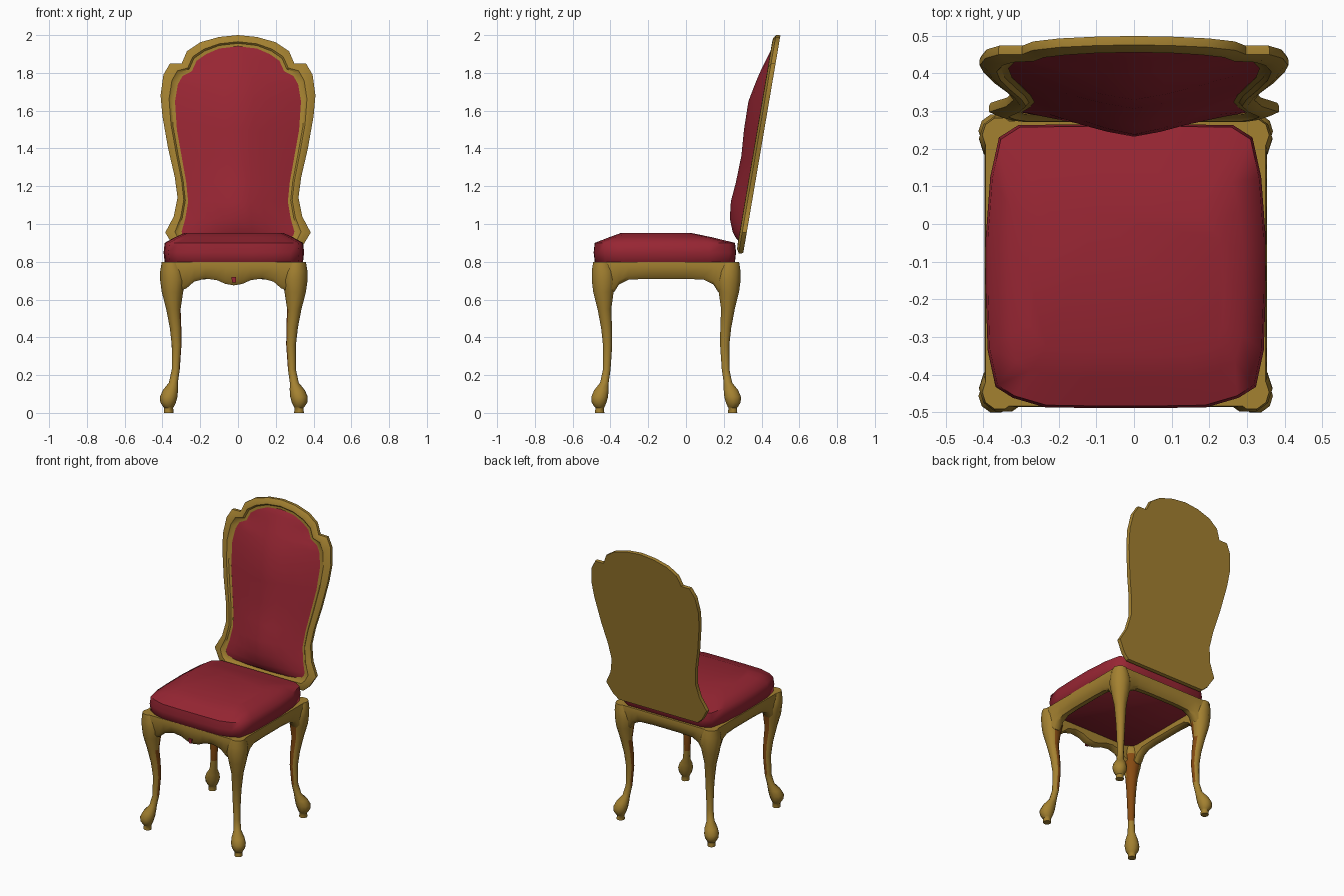
import bpy, bmesh, math
from mathutils import Vector

if "Cube" in bpy.data.objects:
    bpy.data.objects.remove(bpy.data.objects["Cube"])

CX, CY = -0.022, -0.105          # centre of the seat and legs


def material(name, rgb):
    m = bpy.data.materials.new(name)
    m.diffuse_color = (*rgb, 1)
    m.use_nodes = True
    m.node_tree.nodes["Principled BSDF"].inputs["Base Color"].default_value = m.diffuse_color
    return m


GOLD = material("gold wood", (0.37, 0.22, 0.03))
RED = material("red fabric", (0.31, 0.019, 0.033))
BROWN = material("brown inner wood", (0.24, 0.07, 0.006))


def finish(name, bm, mats, angle=40, rule=None):
    bmesh.ops.recalc_face_normals(bm, faces=bm.faces)
    if rule:
        bm.normal_update()
        for f in bm.faces:
            f.material_index = rule(f)
    me = bpy.data.meshes.new(name)
    bm.to_mesh(me)
    bm.free()
    ob = bpy.data.objects.new(name, me)
    bpy.context.collection.objects.link(ob)
    for m in mats:
        me.materials.append(m)
    bpy.ops.object.select_all(action='DESELECT')
    ob.select_set(True)
    bpy.context.view_layer.objects.active = ob
    bpy.ops.object.shade_smooth_by_angle(angle=math.radians(angle))
    return ob


def loft(bm, rings, cap_start=True, cap_end=True):
    vs = [[bm.verts.new(p) for p in r] for r in rings]
    n = len(vs[0])
    for a, b in zip(vs, vs[1:]):
        for i in range(n):
            j = (i + 1) % n
            bm.faces.new((a[i], a[j], b[j], b[i]))
    if cap_start:
        bm.faces.new(vs[0])
    if cap_end:
        bm.faces.new(vs[-1])


# Cabriole legs: (height, outer edge, inner edge) measured from the seat centre
LEG = [(0.80, .38, .29), (.75, .388, .265), (.70, .388, .258), (.64, .38, .27),
       (.55, .357, .283), (.45, .338, .279), (.36, .328, .278), (.23, .328, .287),
       (.16, .343, .297), (.12, .375, .297), (.085, .39, .30), (.055, .388, .308),
       (.033, .374, .318), (.027, .368, .322), (0, .370, .320)]
for fname, sy in (("front", -1), ("back", 1)):
    for side, sx in (("left", -1), ("right", 1)):
        bm = bmesh.new()
        rings = []
        for z, o, i in LEG:
            c, r = (o + i) / 2, (o - i) / 2 * 1.03
            rings.append([(CX + sx * (c + r * math.cos(k * math.pi / 5)),
                           CY + sy * (c + .007 + r * math.sin(k * math.pi / 5)), z)
                          for k in range(10)])
        loft(bm, rings)
        inward = Vector((-sx, -sy, 0)).normalized()
        finish(f"{fname}_{side}_leg", bm, [GOLD, BROWN], 45,
               lambda f: int(f.normal.dot(inward) > .45 and .2 < f.calc_center_median().z < .71))

# Aprons: lower edge profile swept through a rounded board section
PLAIN = [(.32, .63), (.275, .64), (.25, .68), (.2, .705), (.1, .71), (0, .71)]
SCALLOP = [(.32, .63), (.25, .66), (.21, .695), (.15, .711), (.09, .703), (.045, .683), (0, .675)]
for name, ang, prof in (("front_apron", 0, SCALLOP), ("right_apron", 90, PLAIN),
                        ("back_apron", 180, PLAIN), ("left_apron", 270, PLAIN)):
    bm = bmesh.new()
    ca, sa = math.cos(math.radians(ang)), math.sin(math.radians(ang))
    extra = .007 if ang % 180 == 0 else 0
    rings = []
    for x, zb in [(-x, z) for x, z in prof] + prof[-2::-1]:
        section = [(.30, zb + .012), (.315, zb), (.345, zb), (.362, zb + .02),
                   (.375, .77), (.372, .80), (.30, .80)]
        rings.append([(CX + ca * x + sa * (d + extra), CY + sa * x - ca * (d + extra), z)
                      for d, z in section])
    loft(bm, rings)
    finish(name, bm, [GOLD])

# Small red inlay on the front apron
bm = bmesh.new()
loft(bm, [[(CX + x, y, z) for x, z in ((-.01, .69), (.01, .69), (.012, .72), (-.012, .72))]
          for y in (-.481, -.488)])
finish("apron_inlay", bm, [RED])

# Seat cushion: stacked rounded outlines
RIGHT = [(.1, -.384), (.215, -.382), (.30, -.357), (.346, -.328), (.367, -.23), (.372, -.08),
         (.372, .07), (.36, .23), (.337, .335), (.285, .368), (.1, .37)]
OUT = RIGHT + [(-x, y) for x, y in reversed(RIGHT)]
bm = bmesh.new()
loft(bm, [[(CX + x * kx, CY + y * ky + dy, z) for x, y in OUT] for z, kx, ky, dy in
          [(.755, .85, .85, 0), (.80, .985, .985, 0), (.85, 1, 1, 0), (.90, .985, .985, 0),
           (.93, .84, .72, -.025), (.953, .70, .49, -.05)]])
finish("seat_cushion", bm, [RED], 60)


# Backrest: outer and inner outlines of the right half, from top to bottom
OUTER = [(0, 2.0), (.1, 1.99), (.2, 1.962), (.27, 1.915), (.298, 1.85), (.36, 1.85), (.395, 1.79),
         (.41, 1.68), (.40, 1.57), (.37, 1.4), (.335, 1.25), (.32, 1.14), (.34, 1.04),
         (.385, .955), (.34, .88), (.30, .845), (0, .845)]
INNER = [(0, 1.942), (.1, 1.93), (.17, 1.90), (.22, 1.865), (.245, 1.81), (.295, 1.785), (.32, 1.74),
         (.335, 1.65), (.325, 1.5), (.30, 1.36), (.275, 1.22), (.265, 1.12), (.28, 1.03),
         (.30, .96), (.295, .94), (.28, .925), (0, .92)]


def back_y(z):                   # leaning rear surface
    return .302 + .198 * (z - .84) / 1.16


def outline(mix, depth):
    half = [(a[0] + (b[0] - a[0]) * mix, a[1] + (b[1] - a[1]) * mix) for a, b in zip(OUTER, INNER)]
    full = half + [(-x, z) for x, z in half[-2:0:-1]]
    return [(x, back_y(z) - depth, z) for x, z in full]


# Moulded frame with a closed rear panel
bm = bmesh.new()
loft(bm, [outline(.04, 0), outline(0, .008), outline(0, .024), outline(.3, .036),
          outline(.6, .038), outline(.75, .028), outline(1.02, .026)], True, False)
finish("backrest_frame", bm, [GOLD], 35)

# Padded panel: rows across, bulging towards a central ridge
RIDGE = [(.92, .268), (.95, .25), (1.0, .232), (1.1, .232), (1.2, .26), (1.38, .297),
         (1.5, .307), (1.66, .332), (1.8, .39), (1.945, .462)]


def ridge(z):
    for (z0, y0), (z1, y1) in zip(RIDGE, RIDGE[1:]):
        if z <= z1:
            return y0 + (y1 - y0) * (z - z0) / (z1 - z0)
    return RIDGE[-1][1]


bm = bmesh.new()
rows = []
for w, z in INNER[1:-1] + [(.27, .92)]:
    edge = back_y(z) - .024
    rows.append([bm.verts.new((w * t, edge + (ridge(z) - edge) * (1 - abs(t) ** 1.3), z))
                 for t in (-1, -.8, -.5, -.25, 0, .25, .5, .8, 1)])
for a, b in zip(rows, rows[1:]):
    for i in range(8):
        bm.faces.new((a[i], b[i], b[i + 1], a[i + 1]))
top = bm.verts.new((0, back_y(1.942) - .026, 1.942))
for i in range(8):
    bm.faces.new((rows[0][i], rows[0][i + 1], top))
base = [bm.verts.new((v.co.x, back_y(.9) - .02, .9)) for v in rows[-1]]
for i in range(8):
    bm.faces.new((rows[-1][i], base[i], base[i + 1], rows[-1][i + 1]))
finish("backrest_cushion", bm, [RED], 50)
